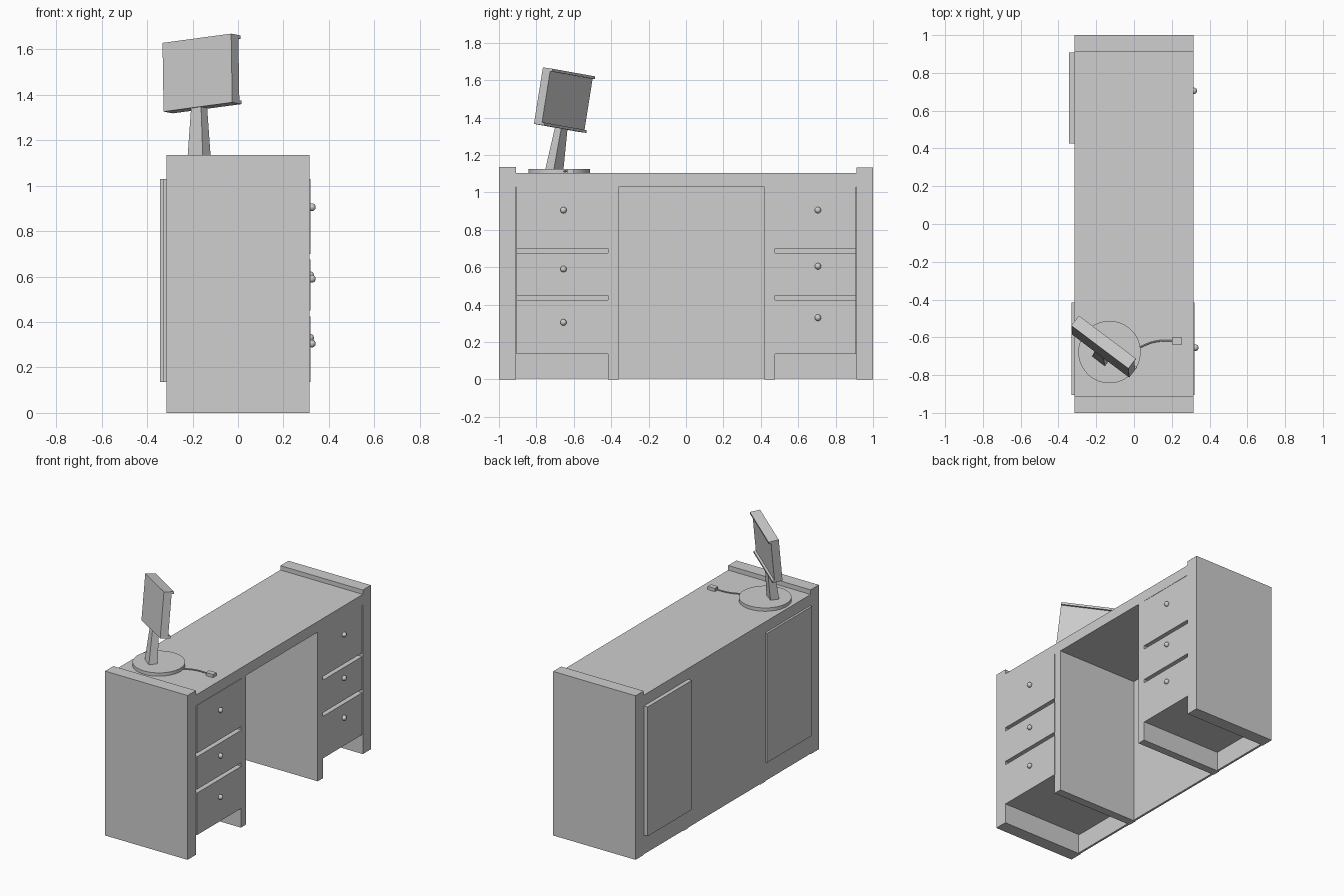
import bpy, bmesh, math
from mathutils import Vector, Matrix

if "Cube" in bpy.data.objects:
    bpy.data.objects.remove(bpy.data.objects["Cube"])

grey = bpy.data.materials.new("plain_grey")
grey.diffuse_color = (0.62, 0.62, 0.62, 1)
grey.use_nodes = True
grey.node_tree.nodes["Principled BSDF"].inputs["Base Color"].default_value = grey.diffuse_color


def finish(name, bm, smooth=False):
    bmesh.ops.recalc_face_normals(bm, faces=bm.faces)
    me = bpy.data.meshes.new(name)
    bm.to_mesh(me)
    bm.free()
    me.materials.append(grey)
    ob = bpy.data.objects.new(name, me)
    bpy.context.collection.objects.link(ob)
    if smooth:
        bpy.ops.object.select_all(action='DESELECT')
        ob.select_set(True)
        bpy.context.view_layer.objects.active = ob
        bpy.ops.object.shade_smooth_by_angle(angle=math.radians(40))
    return ob


def box(name, x, y, z, matrix=None):
    """Box from (min, max) ranges, optionally placed by a matrix."""
    bm = bmesh.new()
    bmesh.ops.create_cube(bm, size=1)
    for v in bm.verts:
        v.co = Vector([(r[0] + r[1]) / 2 + c * (r[1] - r[0]) for r, c in zip((x, y, z), v.co)])
    if matrix:
        bm.transform(matrix)
    return finish(name, bm)


def knob(name, loc):
    bm = bmesh.new()
    bmesh.ops.create_uvsphere(bm, u_segments=16, v_segments=10, radius=0.017)
    bm.transform(Matrix.Translation(loc))
    finish(name, bm, True)


DEPTH = (-0.315, 0.315)

# Carcass: raised end panels, dividers, top and closed back
box("end_panel_left", DEPTH, (-1, -0.91), (0, 1.135))
box("end_panel_right", DEPTH, (0.912, 1), (0, 1.133))
box("divider_left", DEPTH, (-0.418, -0.36), (0, 1.03))
box("divider_right", DEPTH, (0.42, 0.475), (0, 1.03))
box("desk_top", DEPTH, (-0.91, 0.912), (1.03, 1.103))
box("back_panel", (-0.315, -0.3), (-0.91, 0.912), (0.004, 1.03))

# Drawer pedestals: core, which sticks out at the back, fronts and knobs
drawer_z = ((0.135, 0.425), (0.45, 0.675), (0.70, 1.03))
pedestals = (
    ("left", -0.905, -0.415, -0.33, 0.319, -0.655, 0.325, (0.305, 0.59, 0.905)),
    ("right", 0.475, 0.908, -0.343, 0.313, 0.705, 0.317, (0.33, 0.605, 0.905)),
)
for side, y0, y1, back, front, ky, kx, knob_z in pedestals:
    box(f"pedestal_core_{side}", (-0.31, 0.28), (y0, y1), (0.136, 1.029))
    by0 = y0 if side == "left" else 0.425
    box(f"pedestal_back_{side}", (back, -0.305), (by0, y1), (0.135, 1.028))
    for i, (z, kz) in enumerate(zip(drawer_z, knob_z), 1):
        box(f"drawer_{side}_{i}", (0.27, front), (y0, y1), z)
        knob(f"knob_{side}_{i}", (kx, ky, kz))

# Round stand
bm = bmesh.new()
bmesh.ops.create_cone(bm, cap_ends=True, segments=48, radius1=0.165, radius2=0.165, depth=0.025)
bm.transform(Matrix.Translation((-0.13, -0.678, 1.1135)))
finish("monitor_stand", bm, True)

# Monitor axes: width, facing and up (turned, slightly tilted and rolled)
up = Vector((0.01, 0.037, 0.305)).normalized()
width = Vector((0.79, -0.61, 0.0))
width = (width - up * width.dot(up) + up * 0.06).normalized()
facing = up.cross(width).normalized()
up = width.cross(facing)
place = Matrix.Translation((-0.163, -0.655, 1.494)) @ Matrix((width, facing, up)).transposed().to_4x4()

box("monitor_body", (-0.19, 0.19), (-0.026, 0.026), (-0.153, 0.153), place)
box("monitor_top_lip", (-0.19, 0.19), (0.02, 0.041), (0.138, 0.153), place)
box("monitor_bottom_lip", (-0.19, 0.19), (0.02, 0.041), (-0.153, -0.138), place)

# Tapered leaning neck
w, n = Vector((0.79, -0.61, 0)), Vector((0.61, 0.79, 0))
bm = bmesh.new()
rings = []
for c, hw, hn in (((-0.171, -0.705, 1.115), 0.043, 0.029),
                  ((-0.171, -0.663, 1.37), 0.026, 0.021)):
    rings.append([bm.verts.new(Vector(c) + w * a * hw + n * b * hn)
                  for a, b in ((-1, -1), (1, -1), (1, 1), (-1, 1))])
for ring in rings:
    bm.faces.new(ring)
for i in range(4):
    j = (i + 1) % 4
    bm.faces.new((rings[0][i], rings[0][j], rings[1][j], rings[1][i]))
finish("monitor_neck", bm)

# Mouse and its cable
box("mouse", (0.2, 0.255), (-0.637, -0.6), (1.102, 1.125))
cu = bpy.data.curves.new("mouse_cable", 'CURVE')
cu.dimensions = '3D'
cu.bevel_depth = 0.004
cu.bevel_resolution = 1
sp = cu.splines.new('BEZIER')
path = ((0.025, -0.655, 1.112), (0.11, -0.623, 1.113), (0.205, -0.618, 1.112))
sp.bezier_points.add(len(path) - 1)
for p, co in zip(sp.bezier_points, path):
    p.co = co
    p.handle_left_type = p.handle_right_type = 'AUTO'
cu.materials.append(grey)
bpy.context.collection.objects.link(bpy.data.objects.new("mouse_cable", cu))
